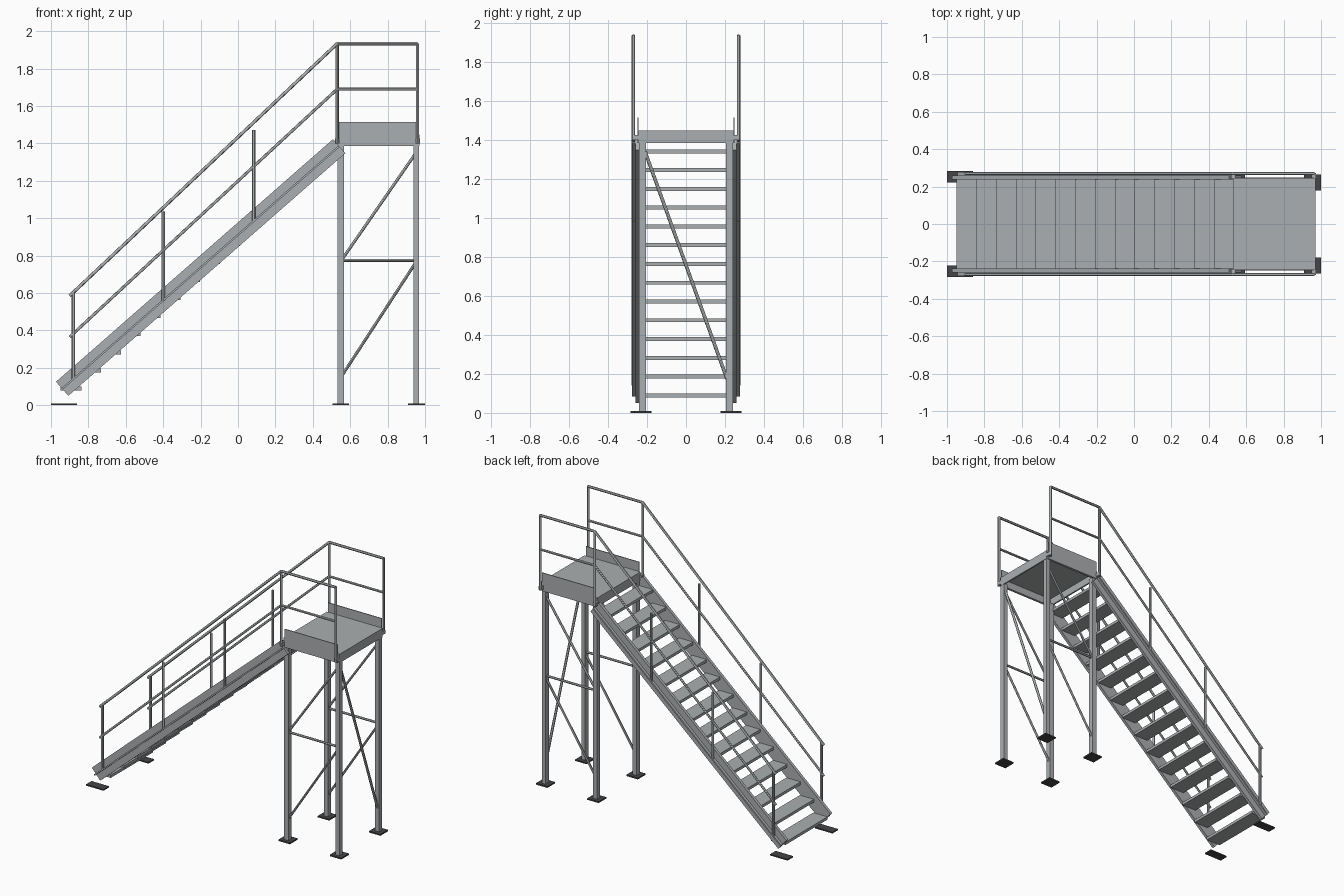
import bpy
import bmesh
from math import atan2
from mathutils import Vector, Matrix

cube = bpy.data.objects.get("Cube")
if cube:
    bpy.data.objects.remove(cube, do_unlink=True)


def material(name, rgb):
    m = bpy.data.materials.new(name)
    m.use_nodes = True
    m.diffuse_color = (*rgb, 1)
    m.node_tree.nodes["Principled BSDF"].inputs["Base Color"].default_value = (*rgb, 1)
    return m


STEEL = material("galvanised_steel", (0.41, 0.43, 0.44))
DARK = material("dark_base_plate", (0.06, 0.06, 0.065))


def finish(name, bm, mat, smooth=False):
    mesh = bpy.data.meshes.new(name)
    bm.to_mesh(mesh)
    bm.free()
    mesh.materials.append(mat)
    ob = bpy.data.objects.new(name, mesh)
    bpy.context.collection.objects.link(ob)
    if smooth:
        bpy.ops.object.select_all(action="DESELECT")
        ob.select_set(True)
        bpy.context.view_layer.objects.active = ob
        bpy.ops.object.shade_smooth_by_angle()
    return ob


def box(name, xs, ys, zs, mat=STEEL):
    bm = bmesh.new()
    bmesh.ops.create_cube(bm, size=1)
    for v in bm.verts:
        v.co = [lo + (c + 0.5) * (hi - lo) for c, (lo, hi) in zip(v.co, (xs, ys, zs))]
    return finish(name, bm, mat)


def tube(name, points, radius):
    """Round bar through the points, with a ball at each inner bend."""
    bm = bmesh.new()
    pts = [Vector(p) for p in points]
    for a, b in zip(pts, pts[1:]):
        d = b - a
        turn = Matrix.Translation((a + b) / 2) @ d.to_track_quat("Z", "Y").to_matrix().to_4x4()
        bmesh.ops.create_cone(bm, cap_ends=True, segments=12, radius1=radius,
                              radius2=radius, depth=d.length, matrix=turn)
    for p in pts[1:-1]:
        bmesh.ops.create_uvsphere(bm, u_segments=12, v_segments=8, radius=radius,
                                  matrix=Matrix.Translation(p))
    return finish(name, bm, STEEL, True)


def span(side, near, far):
    return sorted((side * near, side * far))


# Stair line
foot, head = Vector((-0.94, 0, 0.088)), Vector((0.541, 0, 1.385))
run = head - foot
slope = run.z / run.x


def sloped_bar(name, ys, zs):
    ob = box(name, (0, run.length), ys, zs)
    ob.data.transform(Matrix.Translation(foot) @ Matrix.Rotation(-atan2(run.z, run.x), 4, "Y"))
    return ob


LEFT_LEG, RIGHT_LEG = (0.533, 0.566), (0.939, 0.969)

for side, label in ((-1, "front"), (1, "back")):
    # Stringer: web with a ledge halfway up
    sloped_bar(f"{label}_stringer_web", span(side, 0.237, 0.258), (-0.05, 0.05))
    sloped_bar(f"{label}_stringer_ledge", span(side, 0.257, 0.278), (-0.005, 0.005))
    box(f"{label}_stair_base_plate", (-1, -0.862), span(side, 0.222, 0.284), (0, 0.009), DARK)

    # Legs and their base plates
    for place, (x0, x1) in (("inner", LEFT_LEG), ("outer", RIGHT_LEG)):
        mid = (x0 + x1) / 2
        box(f"{label}_{place}_leg", (x0, x1), span(side, 0.205, 0.241), (0.008, 1.39))
        box(f"{label}_{place}_base_plate", (mid - 0.045, mid + 0.045),
            span(side, 0.178, 0.264), (0, 0.01), DARK)

    # Side bracing
    y = side * 0.223
    braces = {"lower_brace": (0.165, 0.755), "middle_brace": (0.775, 0.775),
              "upper_brace": (0.785, 1.34)}
    for part, (z0, z1) in braces.items():
        tube(f"{label}_{part}", [(0.56, y, z0), (0.945, y, z1)], 0.008)

    # Platform edge beam and toe board
    box(f"{label}_platform_beam", (0.53, 0.971), span(side, 0.232, 0.243), (1.385, 1.447))
    box(f"{label}_toe_board", (0.54, 0.96), span(side, 0.243, 0.249), (1.385, 1.515))

    # Handrails
    y = side * 0.27
    tube(f"{label}_top_rail", [(-0.9, y, 0.585), (0.53, y, 1.933), (0.96, y, 1.933)], 0.009)
    tube(f"{label}_middle_rail", [(-0.9, y, 0.365), (0.53, y, 1.69), (0.96, y, 1.69)], 0.008)

    # Rail posts
    for i, (x, top) in enumerate(((-0.88, 0.6), (-0.4, 1.035), (0.085, 1.472))):
        tube(f"{label}_stair_post_{i + 1}",
             [(x, y, foot.z + (x - foot.x) * slope), (x, y, top)], 0.009)
    for place, x in (("inner", 0.53), ("outer", 0.96)):
        tube(f"{label}_{place}_platform_post", [(x, y, 1.4), (x, y, 1.935)], 0.009)
        box(f"{label}_{place}_post_bracket", (x - 0.012, x + 0.012),
            span(side, 0.24, 0.272), (1.4, 1.425))

# Treads
for i in range(14):
    x, z = -0.95 + 0.106 * i, 0.08 + 0.0963 * i
    box(f"tread_{i + 1}", (x, x + 0.112), (-0.237, 0.237), (z, z + 0.02))

# Platform deck and end beams
box("platform_deck", (0.53, 0.971), (-0.243, 0.243), (1.437, 1.448))
box("inner_end_beam", (0.53, 0.541), (-0.233, 0.233), (1.385, 1.44))
box("outer_end_beam", (0.96, 0.971), (-0.233, 0.233), (1.385, 1.44))

# End diagonal between the outer legs
tube("end_brace", [(0.954, -0.21, 1.34), (0.954, 0.21, 0.175)], 0.009)
